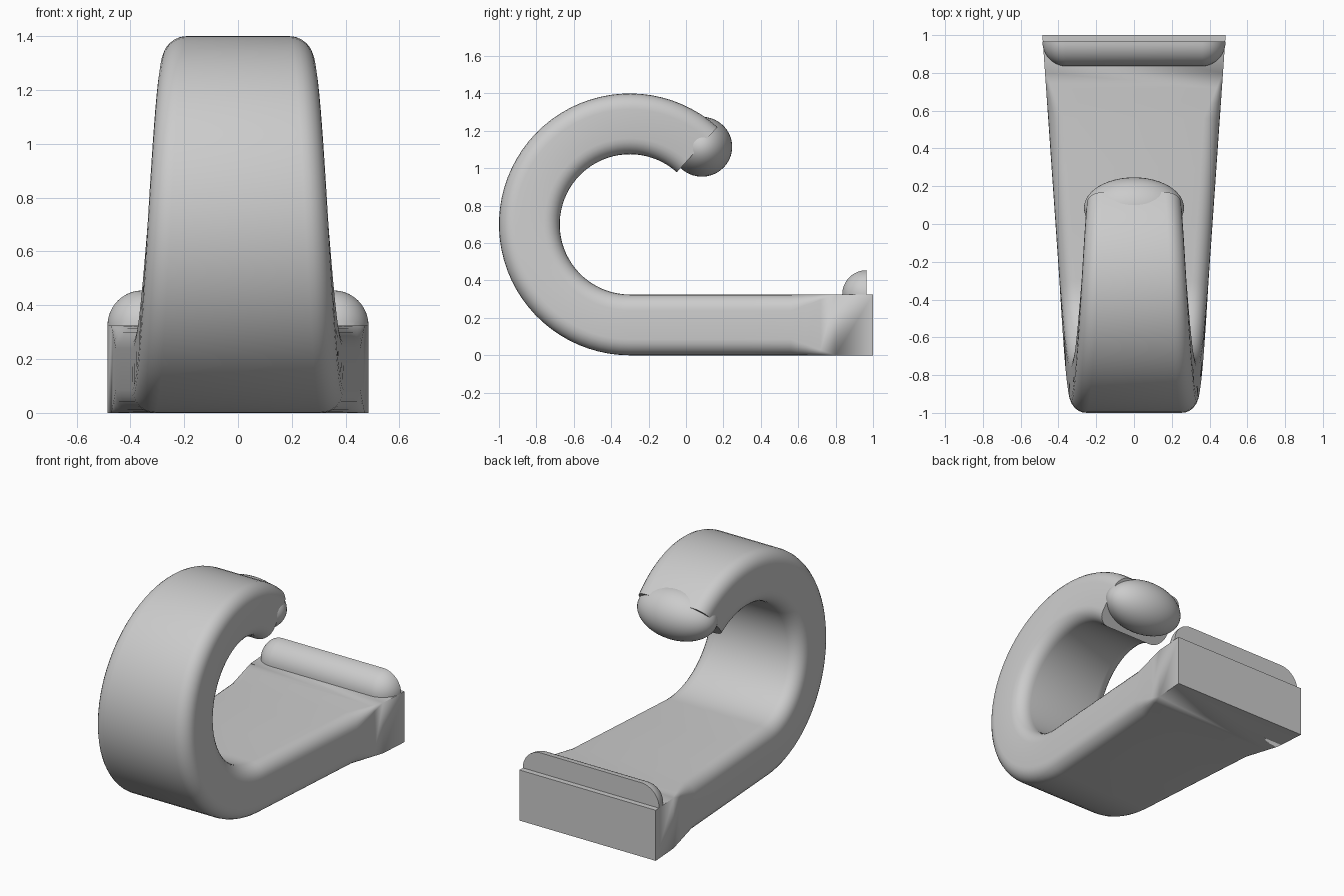
import bpy, bmesh
from math import sin, cos, pi, radians
from mathutils import Matrix, Vector

cube = bpy.data.objects.get("Cube")
if cube:
    bpy.data.objects.remove(cube, do_unlink=True)

grey = bpy.data.materials.new("plain grey")
grey.use_nodes = True
colour = (0.6, 0.6, 0.6, 1)
grey.diffuse_color = colour
grey.node_tree.nodes["Principled BSDF"].inputs["Base Color"].default_value = colour

HALF_T = 0.1625                  # half the bar thickness
RADIUS = 0.7 - HALF_T            # centre line of the curl
BEND_Y, BEND_Z = -0.3, 0.7
STRAIGHT = 1 - BEND_Y
SWEEP = radians(222)
TOTAL = STRAIGHT + RADIUS * SWEEP


def finish(bm, name):
    bmesh.ops.recalc_face_normals(bm, faces=bm.faces)
    mesh = bpy.data.meshes.new(name)
    bm.to_mesh(mesh)
    bm.free()
    mesh.materials.append(grey)
    ob = bpy.data.objects.new(name, mesh)
    bpy.context.collection.objects.link(ob)
    bpy.ops.object.select_all(action='DESELECT')
    ob.select_set(True)
    bpy.context.view_layer.objects.active = ob
    bpy.ops.object.shade_smooth_by_angle(angle=radians(35))
    return ob


def rounded_rect(hw, hh, r, n=6):
    """Corner points of a rounded rectangle, counter-clockwise."""
    pts = []
    for k, (sx, sy) in enumerate([(1, 1), (-1, 1), (-1, -1), (1, -1)]):
        for i in range(n + 1):
            a = (k + i / n) * pi / 2
            pts.append((sx * (hw - r) + r * cos(a), sy * (hh - r) + r * sin(a)))
    return pts


def path(s):
    """Centre point and outward direction at distance s along the bar."""
    if s <= STRAIGHT:
        return Vector((0, 1 - s, HALF_T)), Vector((0, 0, -1))
    a = -pi / 2 - (s - STRAIGHT) / RADIUS
    out = Vector((0, cos(a), sin(a)))
    return Vector((0, BEND_Y, BEND_Z)) + RADIUS * out, out


# Hook: tapering bar, square at the back, rounded along the curl
stations = [0, 0.2, 0.28, 0.36, 0.44, 0.7, 1.0]
stations += [STRAIGHT + RADIUS * SWEEP * i / 48 for i in range(49)]
bm = bmesh.new()
rings = []
for s in stations:
    centre, out = path(s)
    half_width = 0.485 + (0.25 - 0.485) * s / TOTAL
    r = 0.085 * min(1, max(0, (s - 0.2) / 0.24))
    rings.append([bm.verts.new(centre + Vector((u, 0, 0)) + out * v)
                  for u, v in rounded_rect(half_width, HALF_T, r)])
for a, b in zip(rings, rings[1:]):
    for i in range(len(a)):
        j = (i + 1) % len(a)
        bm.faces.new((a[i], a[j], b[j], b[i]))
bm.faces.new(rings[0])
bm.faces.new(rings[-1])
bmesh.ops.remove_doubles(bm, verts=bm.verts, dist=1e-5)
finish(bm, "hook")

# Tip: flattened ball closing the end of the curl
bm = bmesh.new()
bmesh.ops.create_uvsphere(bm, u_segments=40, v_segments=24, radius=1,
                          matrix=Matrix.Rotation(pi / 2, 4, 'Y'))
bmesh.ops.scale(bm, vec=(0.265, 0.162, 0.16), verts=bm.verts)
bmesh.ops.translate(bm, vec=(0, 0.085, 1.115), verts=bm.verts)
finish(bm, "hook_tip")

# Lip: quarter of a capsule, flat at the back and underneath
LIP_R = 0.13
bm = bmesh.new()
bmesh.ops.create_uvsphere(bm, u_segments=48, v_segments=31, radius=LIP_R,
                          matrix=Matrix.Rotation(pi / 2, 4, 'Y'))
for v in bm.verts:
    v.co.x += 0.355 if v.co.x > 0 else -0.355
for normal in ((0, 1, 0), (0, 0, -1)):
    cut = bmesh.ops.bisect_plane(bm, geom=bm.verts[:] + bm.edges[:] + bm.faces[:],
                                 plane_co=(0, 0, 0), plane_no=normal, clear_outer=True)
    edges = [e for e in cut["geom_cut"] if isinstance(e, bmesh.types.BMEdge)]
    bmesh.ops.holes_fill(bm, edges=edges)
bmesh.ops.translate(bm, vec=(0, 0.965, 2 * HALF_T), verts=bm.verts)
finish(bm, "back_lip")
